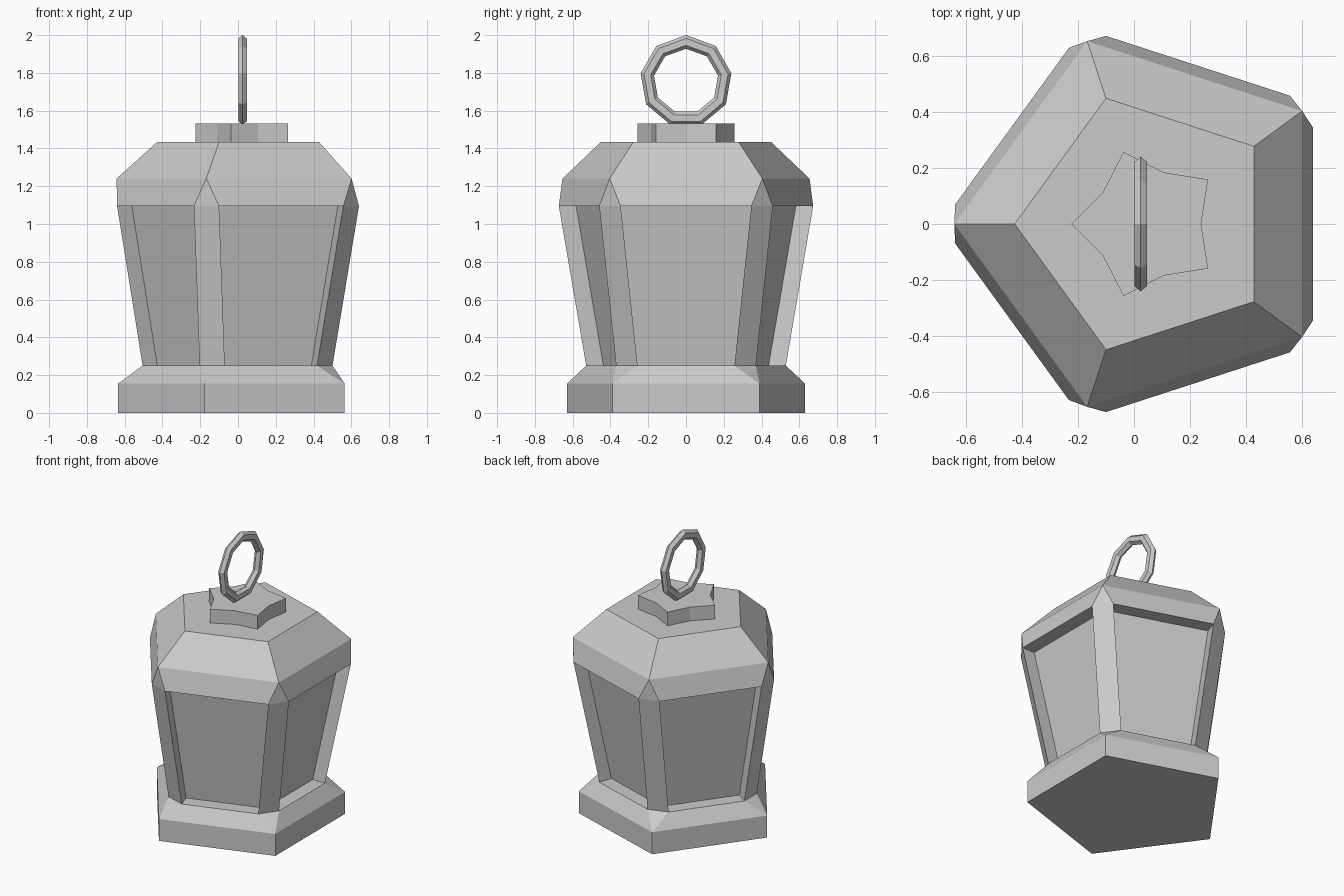
import bpy, bmesh
from math import sin, cos, pi
from mathutils import Vector

cube = bpy.data.objects.get("Cube")
if cube:
    bpy.data.objects.remove(cube, do_unlink=True)

# single stone colour
GREY = (0.6, 0.6, 0.6, 1)
stone = bpy.data.materials.new("light_grey_stone")
stone.use_nodes = True
stone.diffuse_color = GREY
stone.node_tree.nodes["Principled BSDF"].inputs["Base Color"].default_value = GREY

CORNERS = [pi + i * 2 * pi / 5 for i in range(5)]


def section(z, cx, radius, half=0.0, recess=0.0):
    """Pentagon with corners cut to a given half width and sides optionally sunk."""
    points = []
    for a in CORNERS:
        mid = Vector((cx + radius * cos(a), radius * sin(a), z))
        along = Vector((-sin(a), cos(a), 0)) * half
        before, after = (Vector((cos(b), sin(b), 0)) * recess for b in (a - pi / 5, a + pi / 5))
        p, q = mid - along, mid + along
        points += [p - before, p, q, q - after] if recess else [p, q]
    return points


def star(z, cx, outer, inner):
    points = []
    for a in CORNERS:
        for r, b in ((outer, a), (inner, a + pi / 5)):
            points.append(Vector((cx + r * cos(b), r * sin(b), z)))
    return points


def loft(name, sections, closed=False):
    """Skin a list of matching outlines, either capped or joined end to start."""
    bm = bmesh.new()
    rows = [[bm.verts.new(p) for p in s] for s in sections]
    n = len(rows[0])
    pairs = list(zip(rows, rows[1:]))
    if closed:
        pairs.append((rows[-1], rows[0]))
    else:
        bm.faces.new(rows[0][::-1])
        bm.faces.new(rows[-1])
    for low, high in pairs:
        for i in range(n):
            j = (i + 1) % n
            bm.faces.new((low[i], low[j], high[j], high[i]))
    bmesh.ops.remove_doubles(bm, verts=bm.verts, dist=0.0005)
    bmesh.ops.recalc_face_normals(bm, faces=bm.faces)
    mesh = bpy.data.meshes.new(name)
    bm.to_mesh(mesh)
    bm.free()
    mesh.materials.append(stone)
    obj = bpy.data.objects.new(name, mesh)
    bpy.context.collection.objects.link(obj)
    return obj


# plinth with a sloped upper edge
loft("base", [section(0, 0.028, 0.663), section(0.155, 0.028, 0.663),
              section(0.25, 0.028, 0.533, 0.07)])

# flared body: corner posts with sunken panels between them
loft("body", [section(0.25, 0.028, 0.533, 0.07, 0.096),
              section(1.095, 0.045, 0.685, 0.07, 0.096)])

# roof with clipped eave corners
loft("roof", [section(1.095, 0.045, 0.685, 0.07), section(1.24, 0.045, 0.688),
              section(1.435, 0.046, 0.473)])

# star-shaped cap
loft("star_cap", [star(1.43, 0.046, 0.271, 0.194), star(1.532, 0.046, 0.271, 0.194)])

# upright hanging ring with nine segments and a flattened six-sided section
ring = []
for i in range(9):
    a = pi / 2 + i * 2 * pi / 9
    loop = []
    for k in range(6):
        t = k * pi / 3
        r = 0.208 + 0.036 * cos(t)
        loop.append(Vector((0.024 + 0.026 * sin(t), r * cos(a), 1.756 + r * sin(a))))
    ring.append(loop)
loft("hanging_ring", ring, closed=True)
